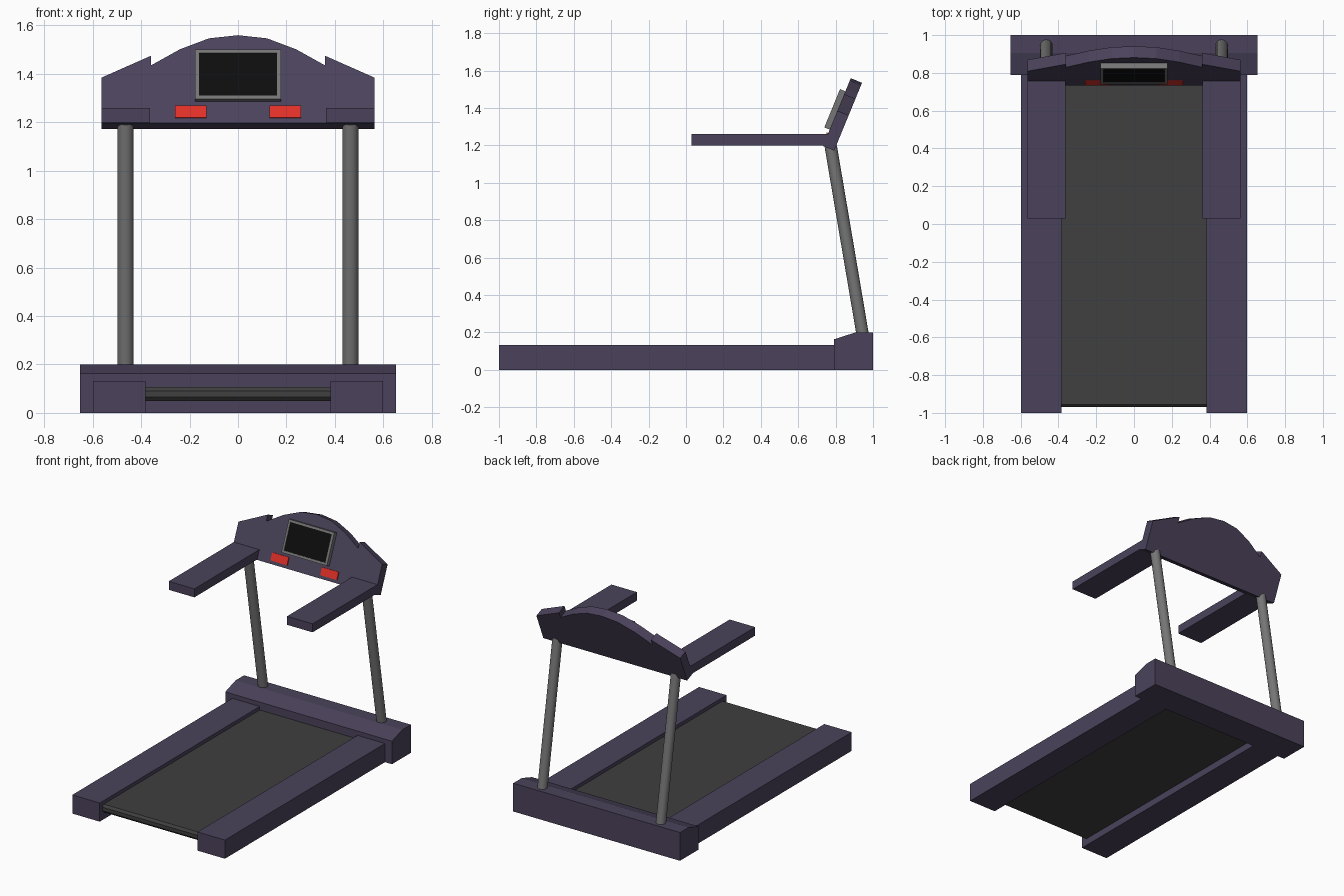
import bpy, bmesh, math
from mathutils import Matrix, Vector

if "Cube" in bpy.data.objects:
    bpy.data.objects.remove(bpy.data.objects["Cube"])


def material(name, rgb):
    m = bpy.data.materials.new(name)
    m.diffuse_color = (*rgb, 1)
    m.use_nodes = True
    m.node_tree.nodes["Principled BSDF"].inputs["Base Color"].default_value = m.diffuse_color
    return m


PURPLE = material("purple_plastic", (0.07, 0.055, 0.105))
RUBBER = material("dark_rubber", (0.05, 0.05, 0.05))
METAL = material("grey_metal", (0.18, 0.18, 0.18))
BLACK = material("black_glass", (0.004, 0.004, 0.004))
RED = material("red_button", (0.75, 0.03, 0.02))


def prism(name, outline, d0, d1, mat, frame=Matrix.Identity(4)):
    """Extrude a 2D outline from depth d0 to d1 along the frame's third axis."""
    bm = bmesh.new()
    face = bm.faces.new([bm.verts.new((a, b, d0)) for a, b in outline])
    ext = bmesh.ops.extrude_face_region(bm, geom=[face])
    new = [v for v in ext["geom"] if isinstance(v, bmesh.types.BMVert)]
    bmesh.ops.translate(bm, verts=new, vec=(0, 0, d1 - d0))
    bmesh.ops.transform(bm, matrix=frame, verts=bm.verts)
    bmesh.ops.recalc_face_normals(bm, faces=bm.faces)
    me = bpy.data.meshes.new(name)
    bm.to_mesh(me)
    bm.free()
    ob = bpy.data.objects.new(name, me)
    me.materials.append(mat)
    bpy.context.collection.objects.link(ob)
    return ob


def rect(a0, a1, b0, b1):
    return [(a0, b0), (a1, b0), (a1, b1), (a0, b1)]


def axes(a, b, c, origin=(0, 0, 0)):
    m = Matrix((a, b, c)).transposed().to_4x4()
    m.translation = origin
    return m


# Frames: side profiles (y, z) along x, and the tilted console face
SIDE = axes((0, 1, 0), (0, 0, 1), (1, 0, 0))
t = math.radians(22.35)
s, c = math.sin(t), math.cos(t)
CONSOLE = axes((1, 0, 0), (0, s, c), (0, -c, s), (0, 0.732, 1.197))

# Motor hood across the far end
prism("motor_hood", [(0.79, 0), (1, 0), (1, 0.2), (0.905, 0.2), (0.79, 0.163)],
      -0.653, 0.653, PURPLE, SIDE)

# Running belt with a rounded rear end
prism("running_belt", [(0.8, 0.05), (0.8, 0.107), (-0.955, 0.107),
                       (-0.97, 0.091), (-0.97, 0.066), (-0.955, 0.05)],
      -0.39, 0.39, RUBBER, SIDE)

# Console panel: half outline mirrored
half = [(0.563, 0), (0.563, 0.203), (0.36, 0.3), (0.36, 0.257),
        (0.24, 0.329), (0.12, 0.378)]
outline = half + [(0, 0.392)] + [(-x, u) for x, u in reversed(half)]
prism("console_panel", outline, -0.065, 0, PURPLE, CONSOLE)

# Screen: bezel bars around a slightly recessed display
x0, u0, u1, b = 0.178, 0.095, 0.316, 0.016
prism("screen_display", rect(-x0 + b, x0 - b, u0 + b, u1 - b), -0.005, 0.026, BLACK, CONSOLE)
for label, r in (("left", rect(-x0, -x0 + b, u0, u1)),
                 ("right", rect(x0 - b, x0, u0, u1)),
                 ("bottom", rect(-x0 + b, x0 - b, u0, u0 + b)),
                 ("top", rect(-x0 + b, x0 - b, u1 - b, u1))):
    prism("screen_bezel_" + label, r, -0.005, 0.031, METAL, CONSOLE)

for label, k in (("left", -1), ("right", 1)):
    # Foot rails, arm rests and buttons
    prism("foot_rail_" + label, rect(k * 0.383, k * 0.598, -1, 0.8), 0, 0.132, PURPLE)
    prism("arm_rest_" + label, rect(k * 0.363, k * 0.563, 0.03, 0.757), 1.2, 1.26, PURPLE)
    prism("button_" + label, rect(k * 0.13, k * 0.26, 0.022, 0.075), -0.005, 0.008, RED, CONSOLE)
    # Leaning upright posts
    lo, hi = Vector((k * 0.464, 0.951, 0.15)), Vector((k * 0.464, 0.774, 1.195))
    bpy.ops.mesh.primitive_cylinder_add(vertices=24, radius=0.033, depth=(hi - lo).length,
                                        location=(lo + hi) / 2)
    post = bpy.context.object
    post.name = "upright_post_" + label
    post.rotation_euler = (hi - lo).to_track_quat("Z", "Y").to_euler()
    post.data.materials.append(METAL)
    bpy.ops.object.shade_smooth_by_angle()
